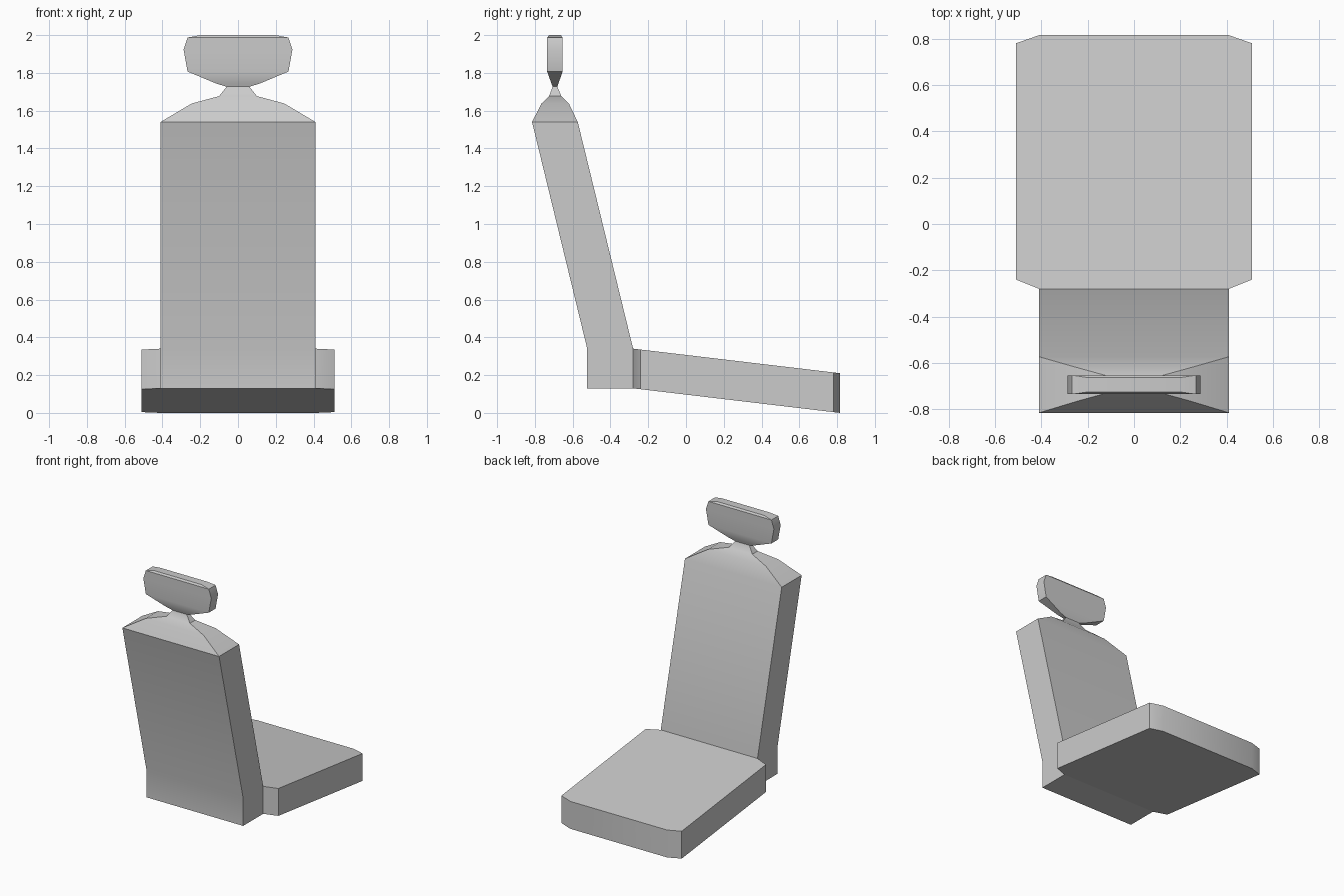
import bpy
import bmesh
import math

cube = bpy.data.objects.get("Cube")
if cube:
    bpy.data.objects.remove(cube, do_unlink=True)

# Single upholstery colour
grey = bpy.data.materials.new("grey_upholstery")
grey.use_nodes = True
colour = (0.6, 0.6, 0.6, 1)
grey.diffuse_color = colour
grey.node_tree.nodes["Principled BSDF"].inputs["Base Color"].default_value = colour


def loft(name, rings):
    """Skin a stack of matching rings and cap both ends."""
    bm = bmesh.new()
    loops = [[bm.verts.new(p) for p in ring] for ring in rings]
    count = len(loops[0])
    for low, high in zip(loops, loops[1:]):
        for i in range(count):
            j = (i + 1) % count
            bm.faces.new((low[i], low[j], high[j], high[i]))
    bm.faces.new(loops[0][::-1])
    bm.faces.new(loops[-1])
    bmesh.ops.recalc_face_normals(bm, faces=bm.faces)
    mesh = bpy.data.meshes.new(name)
    bm.to_mesh(mesh)
    bm.free()
    mesh.materials.append(grey)
    obj = bpy.data.objects.new(name, mesh)
    bpy.context.collection.objects.link(obj)
    bpy.ops.object.select_all(action="DESELECT")
    obj.select_set(True)
    bpy.context.view_layer.objects.active = obj
    bpy.ops.object.shade_smooth_by_angle(angle=math.radians(30))
    return obj


def section(z, half_width, y0, y1):
    """Horizontal rectangle, symmetric in x."""
    w = half_width
    return [(-w, y0, z), (w, y0, z), (w, y1, z), (-w, y1, z)]


# Seat cushion: chamfered outline, sloping down away from the backrest
half = [(0.41, -0.28), (0.51, -0.24), (0.51, 0.78), (0.41, 0.815)]
outline = half + [(-x, y) for x, y in reversed(half)]
slope = 0.13 / 1.095
loft("seat_cushion", [
    [(x, y, base - slope * (y + 0.28)) for x, y in outline]
    for base in (0.13, 0.34)
])

# Backrest: upright foot, leaning panel, shoulders tapering to the neck
loft("backrest", [section(*s) for s in (
    (0.13, 0.41, -0.523, -0.28),
    (0.34, 0.41, -0.523, -0.28),
    (1.54, 0.41, -0.815, -0.573),
    (1.638, 0.245, -0.765, -0.62),
    (1.677, 0.1, -0.725, -0.66),
    (1.727, 0.06, -0.706, -0.681),
)])

# Headrest: flares out of the neck, softened at the top
loft("headrest", [section(*s) for s in (
    (1.727, 0.06, -0.706, -0.681),
    (1.743, 0.114, -0.712, -0.676),
    (1.807, 0.267, -0.735, -0.653),
    (1.923, 0.288, -0.735, -0.653),
    (1.987, 0.267, -0.735, -0.653),
    (2.0, 0.2, -0.725, -0.663),
)])
